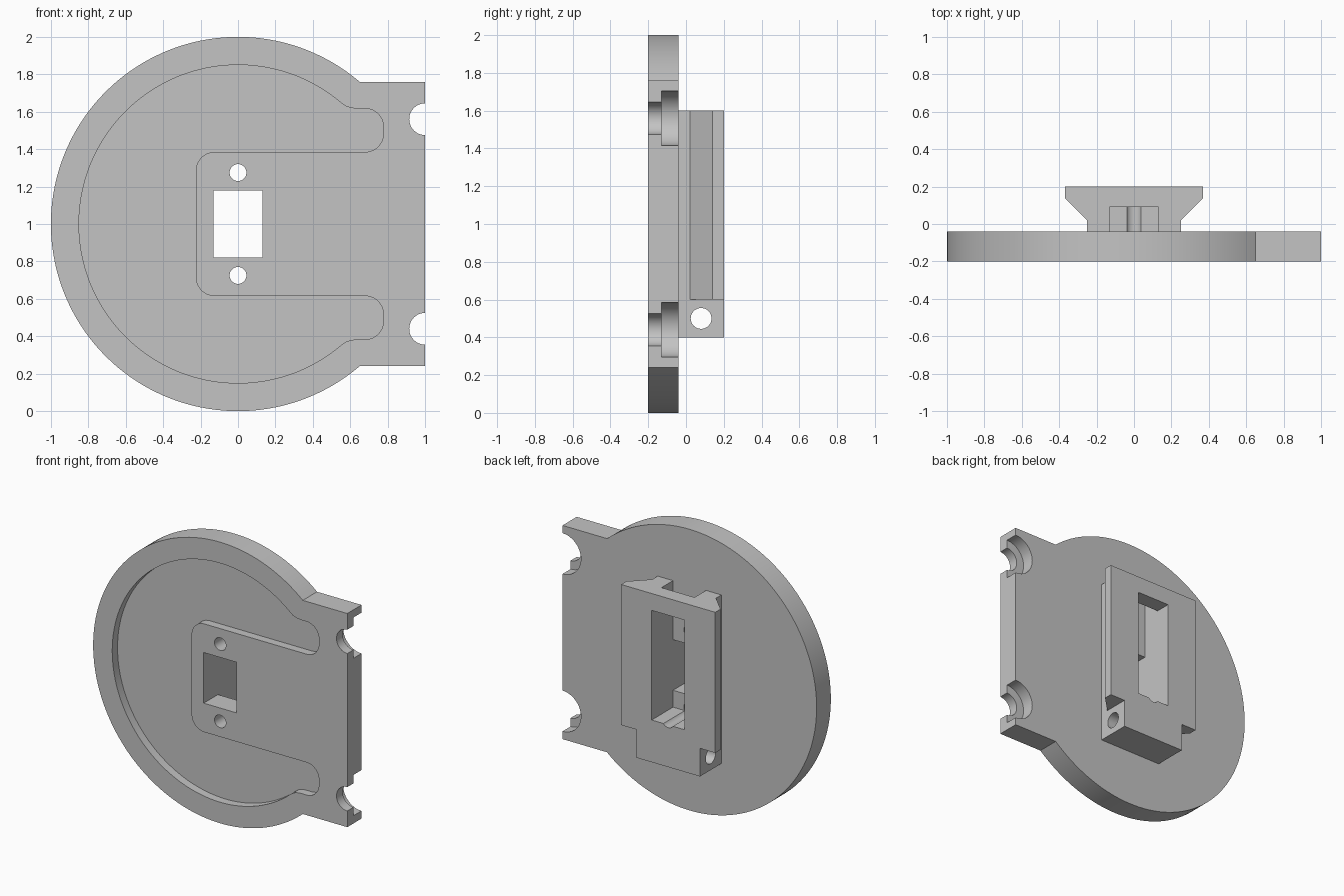
import bpy, bmesh
from math import sin, cos, radians
from mathutils import Vector

cube = bpy.data.objects.get("Cube")
if cube:
    bpy.data.objects.remove(cube, do_unlink=True)

grey = bpy.data.materials.new("light grey")
grey.use_nodes = True
colour = (0.55, 0.55, 0.55, 1)
grey.diffuse_color = colour
grey.node_tree.nodes["Principled BSDF"].inputs["Base Color"].default_value = colour


def arc(cx, cy, r, a0, a1, n):
    """Points along a circular arc, angles in degrees."""
    steps = [radians(a0 + (a1 - a0) * i / n) for i in range(n + 1)]
    return [(cx + r * cos(a), cy + r * sin(a)) for a in steps]


def prism(name, points, axis, lo, hi):
    """Extrude a closed 2D outline along one axis (0 = x, 1 = y, 2 = z)."""
    bm = bmesh.new()
    verts = []
    for p in points:
        co = list(p)
        co.insert(axis, lo)
        verts.append(bm.verts.new(co))
    face = bm.faces.new(verts)
    ext = bmesh.ops.extrude_face_region(bm, geom=[face])["geom"]
    shift = Vector((0, 0, 0))
    shift[axis] = hi - lo
    bmesh.ops.translate(bm, vec=shift,
                        verts=[g for g in ext if isinstance(g, bmesh.types.BMVert)])
    bmesh.ops.recalc_face_normals(bm, faces=bm.faces)
    mesh = bpy.data.meshes.new(name)
    bm.to_mesh(mesh)
    bm.free()
    mesh.materials.append(grey)
    obj = bpy.data.objects.new(name, mesh)
    bpy.context.collection.objects.link(obj)
    return obj


def box(name, x, y, z):
    corners = [(x[0], z[0]), (x[1], z[0]), (x[1], z[1]), (x[0], z[1])]
    return prism(name, corners, 1, *y)


def rod(name, centre, r, axis, lo, hi):
    return prism(name, arc(*centre, r, 0, 360, 48)[:-1], axis, lo, hi)


def combine(target, tool, operation="DIFFERENCE"):
    """Apply a boolean and discard the tool object."""
    mod = target.modifiers.new("boolean", "BOOLEAN")
    mod.operation, mod.solver, mod.object = operation, "EXACT", tool
    bpy.context.view_layer.objects.active = target
    bpy.ops.object.modifier_apply(modifier=mod.name)
    bpy.data.objects.remove(tool, do_unlink=True)


FRONT, BACK, TOP = -0.2, -0.04, 0.2

# Round plate with a square tab on its left side
outline = arc(0, 1, 1, 49.46, 310.54, 110) + [(1, 0.24), (1, 1.76)]
plate = prism("mounting_plate", outline, 1, FRONT, BACK)

# Shallow C-shaped recess, upper half mirrored about the centre line
upper = arc(-0.125, 1.285, 0.1, 180, 90, 10)
upper += arc(0.68, 1.482, 0.097, -90, 0, 10)
upper += arc(0.68, 1.52, 0.097, 0, 90, 10)
upper += [(0.63, 1.617), (0.6, 1.621), (0.575, 1.63)]
upper += arc(0, 1, 0.85, 49.3, 180, 60)
lower = [(x, 2 - z) for x, z in reversed(upper[:-1])]
combine(plate, prism("recess_cutter", upper + lower, 1, FRONT - 0.1, FRONT + 0.06))

# Counterbored half holes on the tab edge
for z in (0.44, 1.56):
    combine(plate, rod("bolt_cutter", (1, z), 0.085, 1, FRONT - 0.1, BACK + 0.1))
    combine(plate, rod("counterbore_cutter", (1, z), 0.145, 1, -0.13, BACK + 0.1))

# Dovetail block with a straight foot on the back
half = [(0.25, BACK), (0.25, 0.02), (0.37, 0.14), (0.37, TOP)]
block = prism("dovetail_block", half + [(-x, y) for x, y in reversed(half)], 2, 0.6, 1.6)
combine(block, box("foot", (-0.25, 0.25), (BACK, TOP), (0.4, 0.6)), "UNION")

# Pocket, cable channel through the top and cross hole through the foot
combine(block, box("pocket_cutter", (-0.13, 0.13), (BACK - 0.1, TOP + 0.1), (0.7, 1.48)))
combine(block, box("channel_cutter", (-0.13, 0.13), (BACK - 0.1, 0.09), (1.3, 1.7)))
combine(block, rod("cross_hole_cutter", (0.08, 0.5), 0.055, 0, -0.5, 0.5))
combine(plate, block, "UNION")

# Window and screw holes running right through
combine(plate, box("window_cutter", (-0.13, 0.13), (FRONT - 0.1, 0), (0.82, 1.18)))
for z in (0.725, 1.275):
    combine(plate, rod("screw_cutter", (0, z), 0.045, 1, FRONT - 0.1, TOP + 0.1))

# Smooth curved walls, sharp edges kept
bpy.ops.object.select_all(action="DESELECT")
plate.select_set(True)
bpy.context.view_layer.objects.active = plate
bpy.ops.object.shade_smooth_by_angle(angle=radians(25))
